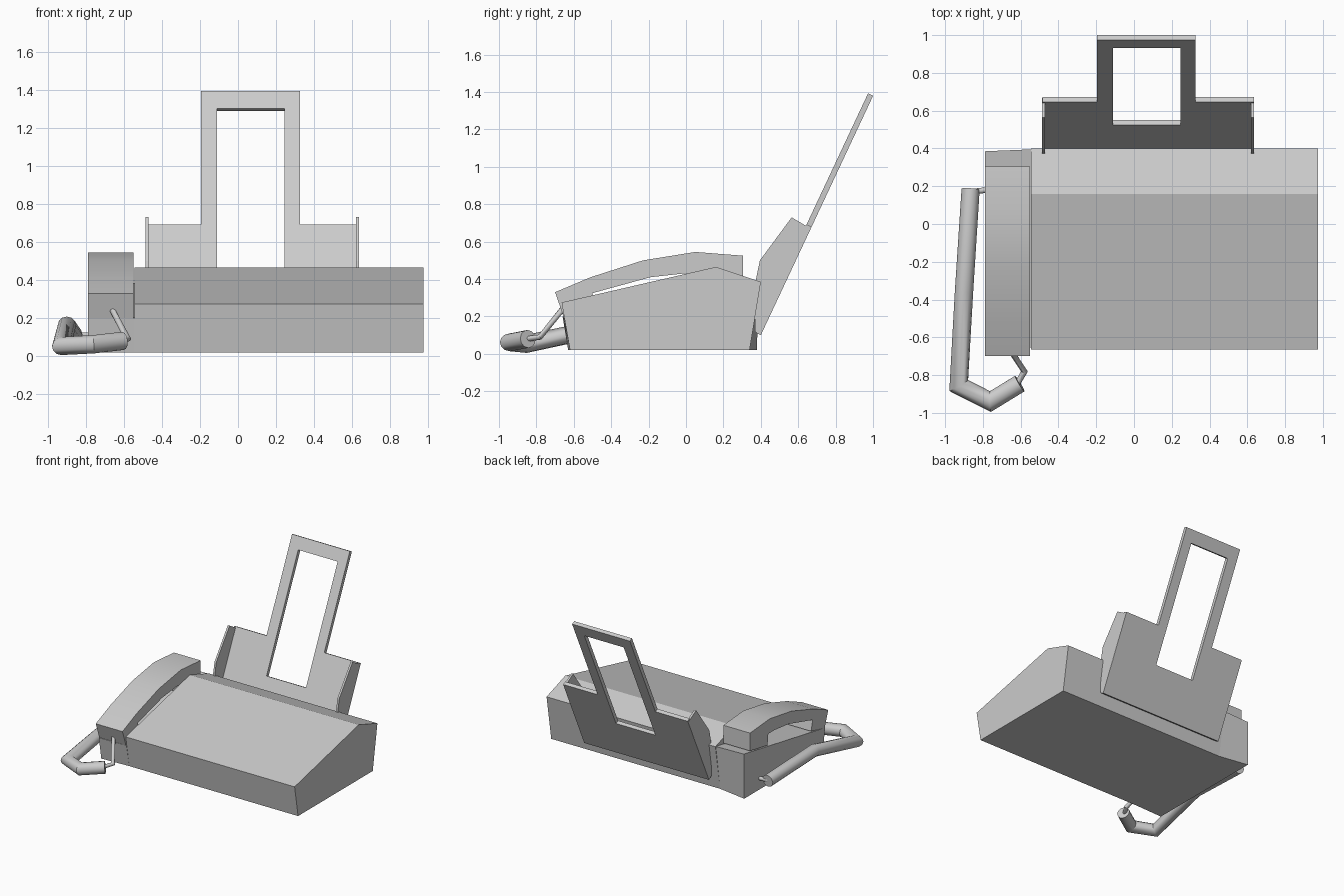
import bpy, bmesh, math
from mathutils import Vector

cube = bpy.data.objects.get("Cube")
if cube:
    bpy.data.objects.remove(cube, do_unlink=True)

GREY = (0.6, 0.6, 0.6, 1)
mat = bpy.data.materials.new("plain_grey")
mat.use_nodes = True
mat.diffuse_color = GREY
mat.node_tree.nodes["Principled BSDF"].inputs["Base Color"].default_value = GREY


def finish(name, bm):
    bmesh.ops.recalc_face_normals(bm, faces=bm.faces)
    mesh = bpy.data.meshes.new(name)
    bm.to_mesh(mesh)
    bm.free()
    mesh.materials.append(mat)
    ob = bpy.data.objects.new(name, mesh)
    bpy.context.collection.objects.link(ob)
    return ob


def smooth(ob, angle):
    bpy.ops.object.select_all(action="DESELECT")
    ob.select_set(True)
    bpy.context.view_layer.objects.active = ob
    bpy.ops.object.shade_smooth_by_angle(angle=math.radians(angle))


def prism(name, x0, x1, profile, profile1=None):
    """Join a (y, z) profile at x0 to one at x1."""
    bm = bmesh.new()
    a = [bm.verts.new((x0, y, z)) for y, z in profile]
    b = [bm.verts.new((x1, y, z)) for y, z in profile1 or profile]
    bm.faces.new(a)
    bm.faces.new(b)
    for i in range(len(a)):
        j = (i + 1) % len(a)
        bm.faces.new((a[i], a[j], b[j], b[i]))
    return finish(name, bm)


def tube(name, points, radius):
    """Round pipe with mitred corners along a path."""
    bm = bmesh.new()
    pts = [Vector(p) for p in points]
    rings = []
    n = 12
    for i, p in enumerate(pts):
        before = (p - pts[i - 1]).normalized() if i else (pts[1] - p).normalized()
        after = (pts[i + 1] - p).normalized() if i < len(pts) - 1 else before
        t = (before + after).normalized()
        side = t.cross(Vector((0, 0, 1))).normalized()
        up = side.cross(t)
        widen = 1 / max(0.7, t.dot(before))
        rings.append([bm.verts.new(p + radius * (side * widen * math.cos(k * math.tau / n)
                                                 + up * math.sin(k * math.tau / n)))
                      for k in range(n)])
    for r, s in zip(rings, rings[1:]):
        for k in range(n):
            m = (k + 1) % n
            bm.faces.new((r[k], r[m], s[m], s[k]))
    bm.faces.new(rings[0])
    bm.faces.new(rings[-1])
    smooth(finish(name, bm), 35)


# Wedge body and the lower cradle beside it
prism("body", -0.545, 0.975,
      [(-0.62, 0.02), (-0.665, 0.275), (0.16, 0.465), (0.4, 0.385), (0.34, 0.02)])
prism("handset_cradle", -0.79, -0.545,
      [(-0.63, 0.02), (-0.66, 0.2), (0.385, 0.385), (0.38, 0.02)],
      [(-0.62, 0.02), (-0.655, 0.2), (0.395, 0.385), (0.34, 0.02)])

# Arched handset with a mouthpiece and an earpiece
handset = prism("handset", -0.79, -0.55,
                [(-0.7, 0.33), (-0.51, 0.41), (-0.23, 0.5), (0.05, 0.545), (0.305, 0.525),
                 (0.305, 0.38), (0.08, 0.34), (0.07, 0.43), (-0.01, 0.43), (-0.19, 0.41),
                 (-0.5, 0.325), (-0.48, 0.24), (-0.655, 0.2)])
smooth(handset, 25)

# Paper tray: a wide panel with a tall open frame above it
xs = [-0.485, -0.195, -0.11, 0.245, 0.325, 0.635]
zs = [0.1, 0.42, 0.68, 1.29, 1.38]
solid = [(0, 1, 2, 3, 4), (0, 1, 3, 4), (1, 3), (1, 2, 3)]
bm = bmesh.new()
grid = [[bm.verts.new((x, 0.4 + (z - 0.1) * 0.469, z)) for x in xs] for z in zs]
for r, cols in enumerate(solid):
    for c in cols:
        bm.faces.new((grid[r][c], grid[r][c + 1], grid[r + 1][c + 1], grid[r + 1][c]))
bmesh.ops.delete(bm, geom=[v for v in bm.verts if not v.link_faces], context="VERTS")
front = bmesh.ops.extrude_face_region(bm, geom=bm.faces[:], use_keep_orig=True)["geom"]
bmesh.ops.translate(bm, vec=(0, -0.027, 0.013),
                    verts=[g for g in front if isinstance(g, bmesh.types.BMVert)])
bmesh.ops.dissolve_limit(bm, angle_limit=0.01, verts=bm.verts, edges=bm.edges)
finish("paper_tray", bm)

# Thin side guides of the tray
guide = [(0.4, 0.1), (0.667, 0.67), (0.565, 0.73), (0.395, 0.5), (0.37, 0.38), (0.37, 0.12)]
for name, x in (("right_tray_guide", -0.487), ("left_tray_guide", 0.62)):
    prism(name, x, x + 0.016, guide)

# Thick cord along the right side, with thin leads at both ends
tube("cord", [(-0.865, 0.185, 0.11), (-0.9, -0.36, 0.16), (-0.928, -0.855, 0.053),
              (-0.76, -0.94, 0.062), (-0.605, -0.845, 0.08)], 0.048)
tube("handset_lead", [(-0.62, -0.85, 0.08), (-0.58, -0.78, 0.09), (-0.66, -0.66, 0.24)], 0.015)
tube("body_lead", [(-0.87, 0.17, 0.11), (-0.78, 0.18, 0.11)], 0.015)
